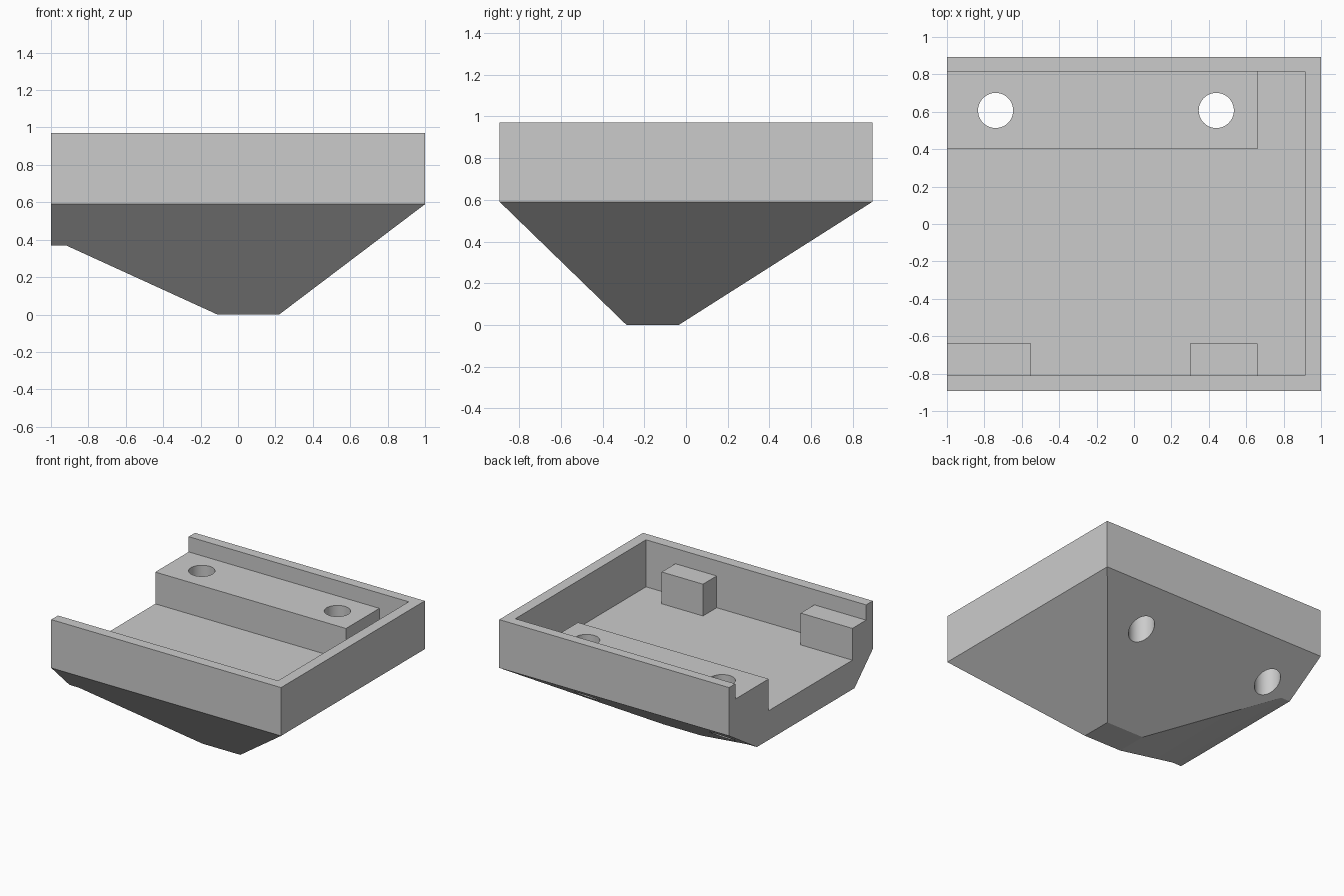
import bpy
import bmesh
from mathutils import Vector

cube = bpy.data.objects.get("Cube")
if cube:
    bpy.data.objects.remove(cube)

grey = bpy.data.materials.new("plain grey")
grey.use_nodes = True
grey.diffuse_color = (0.6, 0.6, 0.6, 1)
grey.node_tree.nodes["Principled BSDF"].inputs["Base Color"].default_value = grey.diffuse_color

HALF_Y = 0.893
TOP, RIM, FLOOR, LEDGE = 0.97, 0.59, 0.60, 0.85


def add_object(name, bm):
    bmesh.ops.recalc_face_normals(bm, faces=bm.faces[:])
    mesh = bpy.data.meshes.new(name)
    bm.to_mesh(mesh)
    bm.free()
    mesh.materials.append(grey)
    obj = bpy.data.objects.new(name, mesh)
    bpy.context.collection.objects.link(obj)
    return obj


def box(name, low, high):
    low, high = Vector(low), Vector(high)
    bm = bmesh.new()
    bmesh.ops.create_cube(bm, size=1)
    for v in bm.verts:
        v.co = (low + high) / 2 + v.co * (high - low)
    return add_object(name, bm)


def cylinder(name, x, y, radius):
    bm = bmesh.new()
    bmesh.ops.create_cone(bm, cap_ends=True, segments=48, radius1=radius,
                          radius2=radius, depth=3)
    bmesh.ops.translate(bm, verts=bm.verts, vec=(x, y, 0.5))
    return add_object(name, bm)


def cut(obj, cutters):
    bpy.context.view_layer.objects.active = obj
    for cutter in cutters:
        mod = obj.modifiers.new("cut", 'BOOLEAN')
        mod.operation = 'DIFFERENCE'
        mod.solver = 'EXACT'
        mod.object = cutter
        bpy.ops.object.modifier_apply(modifier=mod.name)


# Tray body: front outline pushed back along y
outline = [(-1, TOP), (-1, 0.37), (-0.92, 0.37), (-0.11, 0), (0.22, 0), (1, RIM), (1, TOP)]
bm = bmesh.new()
face = bm.faces.new([bm.verts.new((x, -HALF_Y, z)) for x, z in outline])
push = bmesh.ops.extrude_face_region(bm, geom=[face], use_keep_orig=True)
bmesh.ops.translate(bm, vec=(0, 2 * HALF_Y, 0),
                    verts=[g for g in push["geom"] if isinstance(g, bmesh.types.BMVert)])
bmesh.ops.recalc_face_normals(bm, faces=bm.faces[:])

# Front and back slopes of the underside
for side, foot in ((-1, -0.285), (1, -0.035)):
    run = abs(side * HALF_Y - foot)
    result = bmesh.ops.bisect_plane(
        bm, geom=bm.verts[:] + bm.edges[:] + bm.faces[:], dist=1e-5,
        plane_co=(0, foot, 0), plane_no=(0, side * RIM, -run), clear_outer=True)
    bmesh.ops.holes_fill(bm, edges=[e for e in bm.edges if e.is_boundary])
bmesh.ops.recalc_face_normals(bm, faces=bm.faces[:])

# Blind shaft rising from the flat foot
foot_face = [f for f in bm.faces if f.calc_center_median().z < 0.001]
shaft = bmesh.ops.extrude_face_region(bm, geom=foot_face)
bmesh.ops.translate(bm, vec=(0, 0, 0.5),
                    verts=[g for g in shaft["geom"] if isinstance(g, bmesh.types.BMVert)])
tray = add_object("tray_body", bm)

# Ledge and blocks standing on the tray floor
ledge = box("rear_ledge", (-1, 0.40, FLOOR), (0.66, 0.815, LEDGE))
box("front_block_open_end", (-1, -0.81, FLOOR), (-0.55, -0.64, LEDGE))
box("front_block_inner", (0.30, -0.81, FLOOR), (0.66, -0.64, LEDGE))

# Cavity open at one end, and two vertical screw holes
cavity = box("cavity_cutter", (-1.5, -0.81, FLOOR), (0.915, 0.815, 1.5))
holes = [cylinder("hole_cutter", x, 0.607, 0.094) for x in (-0.74, 0.44)]
cut(tray, [cavity] + holes)
cut(ledge, holes)
for cutter in [cavity] + holes:
    bpy.data.objects.remove(cutter)

# Smooth hole walls, crisp edges
for obj in (tray, ledge):
    bpy.ops.object.select_all(action='DESELECT')
    obj.select_set(True)
    bpy.context.view_layer.objects.active = obj
    bpy.ops.object.shade_smooth_by_angle()
